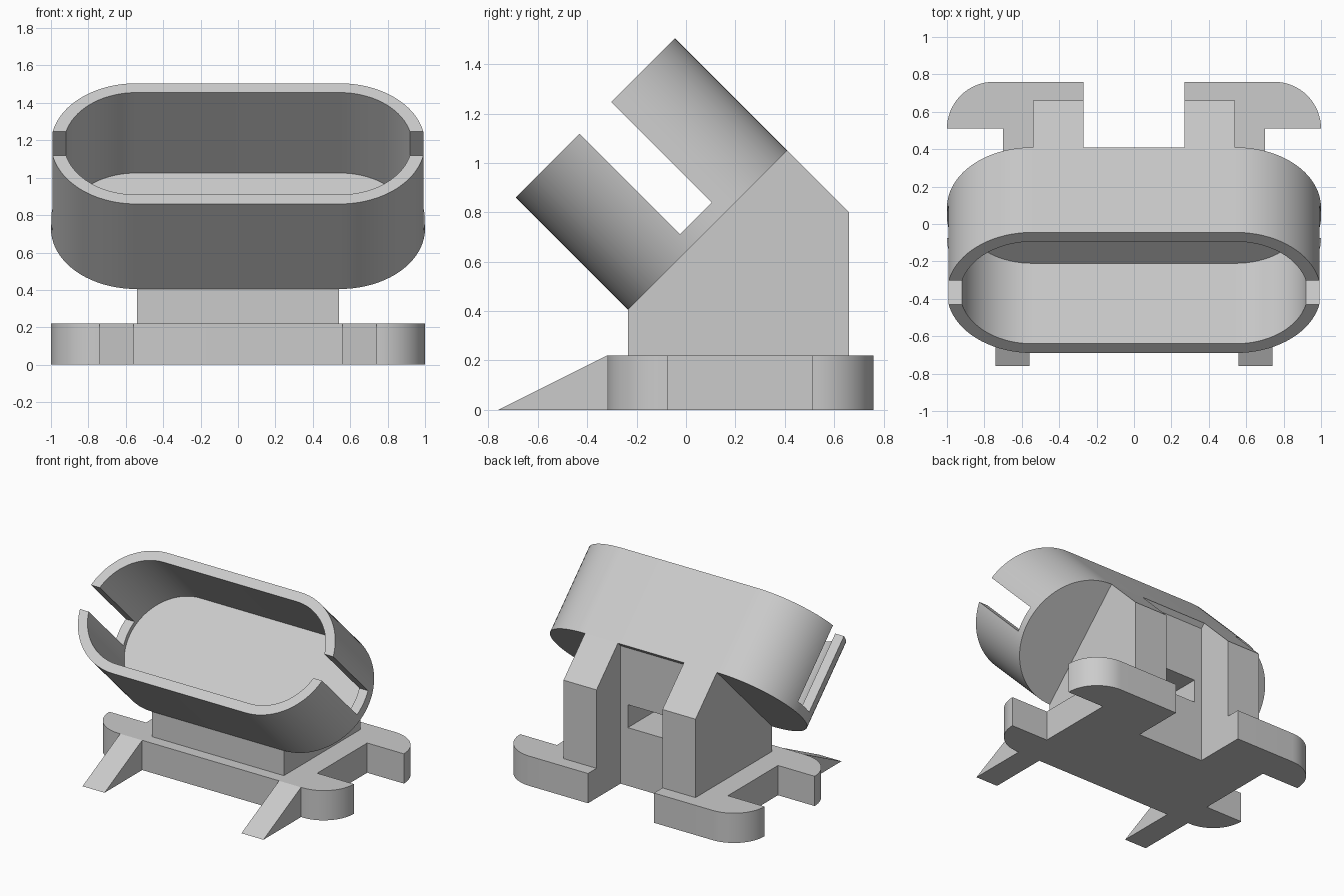
import bpy, bmesh, math
from mathutils import Matrix, Vector

cube = bpy.data.objects.get("Cube")
if cube:
    bpy.data.objects.remove(cube, do_unlink=True)

grey = bpy.data.materials.new("plain_grey")
grey.use_nodes = True
GREY = (0.6, 0.6, 0.6, 1)
grey.diffuse_color = GREY
grey.node_tree.nodes["Principled BSDF"].inputs["Base Color"].default_value = GREY


def prism(name, outline, lo, hi, along="z"):
    """Extrude an outline: xy points along z, or yz points along x."""
    bm = bmesh.new()
    place = (lambda a, b, t: (a, b, t)) if along == "z" else (lambda a, b, t: (t, a, b))
    face = bm.faces.new([bm.verts.new(place(a, b, lo)) for a, b in outline])
    extruded = bmesh.ops.extrude_face_region(bm, geom=[face])["geom"]
    moved = [v for v in extruded if isinstance(v, bmesh.types.BMVert)]
    bmesh.ops.translate(bm, verts=moved, vec=Vector(place(0, 0, hi - lo)))
    bmesh.ops.recalc_face_normals(bm, faces=bm.faces)
    mesh = bpy.data.meshes.new(name)
    bm.to_mesh(mesh)
    bm.free()
    mesh.materials.append(grey)
    obj = bpy.data.objects.new(name, mesh)
    bpy.context.collection.objects.link(obj)
    return obj


def rect(x, y0, y1):
    return [(-x, y0), (x, y0), (x, y1), (-x, y1)]


def arc(cx, cy, r, start, end, steps):
    angles = [math.radians(start + (end - start) * i / steps) for i in range(steps + 1)]
    return [(cx + r * math.cos(a), cy + r * math.sin(a)) for a in angles]


def stadium(half_straight, r):
    return arc(half_straight, 0, r, -90, 90, 40) + arc(-half_straight, 0, r, 90, 270, 40)


def activate(obj):
    bpy.ops.object.select_all(action="DESELECT")
    obj.select_set(True)
    bpy.context.view_layer.objects.active = obj


def cut(obj, cutter):
    cutter.hide_render = True
    mod = obj.modifiers.new("cut", "BOOLEAN")
    mod.operation, mod.solver, mod.object = "DIFFERENCE", "EXACT", cutter
    activate(obj)
    bpy.ops.object.modifier_apply(modifier=mod.name)
    bpy.data.objects.remove(cutter, do_unlink=True)


def smooth(obj):
    activate(obj)
    bpy.ops.object.shade_smooth_by_angle(angle=math.radians(30))


# Base plate with four rounded arms and a notch at the back
BASE_H, NOTCH_X, NOTCH_Y = 0.22, 0.27, 0.38
half = (arc(0.755, -0.075, 0.245, -90, 0, 16) + [(0.7, -0.075), (0.7, 0.51)]
        + arc(0.75, 0.51, 0.25, 0, 90, 16) + [(NOTCH_X, 0.76), (NOTCH_X, NOTCH_Y)])
base = prism("base_plate", half + [(-x, y) for x, y in reversed(half)], 0, BASE_H)
smooth(base)

# Wedge feet at the front
for side, x in (("right", -0.74), ("left", 0.56)):
    prism("wedge_foot_" + side, [(-0.76, 0), (-0.32, 0), (-0.32, BASE_H)], x, x + 0.18, "x")

# Sloped support block with a back channel and a square pocket
block = prism("support_block", [(-0.235, BASE_H), (0.66, BASE_H), (0.66, 0.8),
                                (0.41, 1.05), (-0.235, 0.405)], -0.54, 0.54, "x")
cut(block, prism("channel_cutter", rect(NOTCH_X, NOTCH_Y, 1), 0, 1.5))
cut(block, prism("pocket_cutter", rect(0.21, 0.0, 0.5), 0.43, 0.6))

# Tilted oblong cup with a slot through both ends
STRAIGHT, RADIUS, WALL, DEPTH = 0.544, 0.456, 0.07, 0.643
cup = prism("tilted_cup", stadium(STRAIGHT, RADIUS), 0, DEPTH)
cut(cup, prism("cavity_cutter", stadium(STRAIGHT, RADIUS - WALL), 0.035, 1))
cut(cup, prism("slot_cutter", rect(1.2, -0.091, 0.091), 0.067, 1))
cup.data.transform(Matrix.Translation((0, 0.0875, 0.7275)) @ Matrix.Rotation(math.radians(45), 4, "X"))
smooth(cup)
